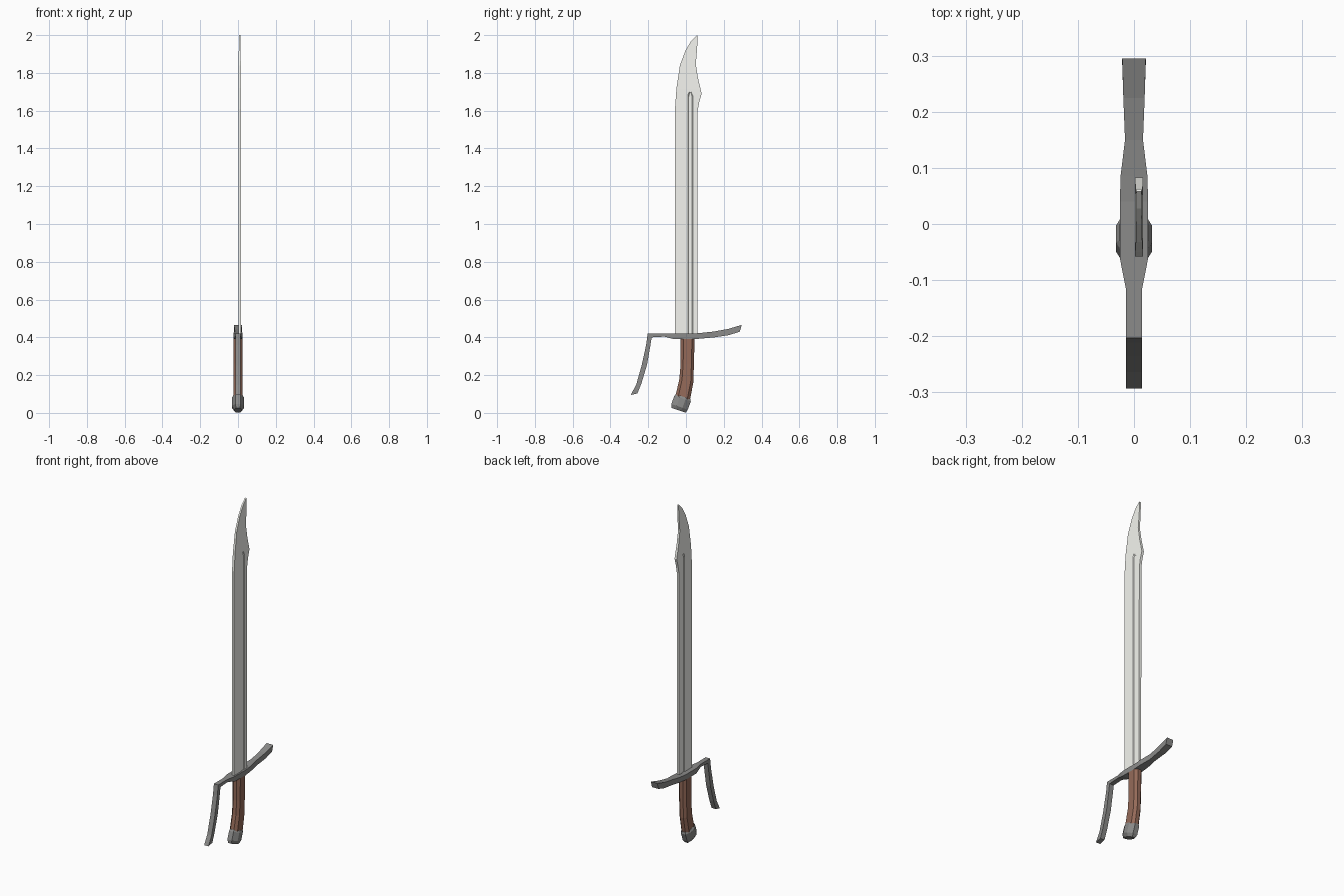
import bpy, bmesh, math

if "Cube" in bpy.data.objects:
    bpy.data.objects.remove(bpy.data.objects["Cube"])


def material(name, color):
    m = bpy.data.materials.new(name)
    m.diffuse_color = color
    m.use_nodes = True
    m.node_tree.nodes["Principled BSDF"].inputs["Base Color"].default_value = m.diffuse_color
    return m


STEEL = material("bright_steel", (0.91, 0.915, 0.87, 1))
IRON = material("dark_iron", (0.26, 0.26, 0.255, 1))
LEATHER = material("leather", (0.30, 0.145, 0.10, 1))


def loft(name, rings, mat):
    """Skin a list of equal-length vertex rings and cap both ends."""
    bm = bmesh.new()
    vs = [[bm.verts.new(p) for p in r] for r in rings]
    n = len(rings[0])
    for a, b in zip(vs, vs[1:]):
        for i in range(n):
            bm.faces.new((a[i], a[(i + 1) % n], b[(i + 1) % n], b[i]))
    bm.faces.new(vs[0])
    bm.faces.new(vs[-1])
    bmesh.ops.recalc_face_normals(bm, faces=bm.faces)
    me = bpy.data.meshes.new(name)
    bm.to_mesh(me)
    bm.free()
    me.materials.append(mat)
    ob = bpy.data.objects.new(name, me)
    bpy.context.collection.objects.link(ob)
    return ob


def octagon(y, z, hy, hx, tilt, k):
    """Chamfered rectangle, tilted about x; k is the flat share of the sides."""
    c, s = math.cos(math.radians(tilt)), math.sin(math.radians(tilt))
    f = 0.45
    pts = [(f, 1), (1, k), (1, -k), (f, -1), (-f, -1), (-1, -k), (-1, k), (-f, 1)]
    return [(u * hx, y + v * hy * c, z - v * hy * s) for u, v in pts]


# Blade: flat profile with a clipped point
X0, X1 = 0.002, 0.016
XM = (X0 + X1) / 2
profile = [
    (-0.058, 0.41), (-0.058, 1.61), (-0.05, 1.72), (-0.032, 1.84), (-0.002, 1.92),
    (0.028, 1.97), (0.058, 2.0), (0.062, 1.995), (0.059, 1.93), (0.052, 1.845),
    (0.064, 1.77), (0.083, 1.69), (0.070, 1.645), (0.062, 1.60), (0.061, 0.41)]
blade = loft("blade", [[(x, y, z) for y, z in profile] for x in (X0, X1)], STEEL)

# Thin the blade toward the tip
bm = bmesh.new()
bm.from_mesh(blade.data)
bmesh.ops.bisect_plane(bm, geom=bm.verts[:] + bm.edges[:] + bm.faces[:],
                       plane_co=(0, 0, 1.715), plane_no=(0, 0, 1))
for v in bm.verts:
    t = max(0, (v.co.z - 1.715) / 0.285)
    v.co.x = XM + (v.co.x - XM) * (1 - 0.4 * t)
bm.to_mesh(blade.data)
bm.free()

# Fullers: shallow sloped grooves cut in both faces
def groove(w, top):
    c = 0.023
    return [(c - w, 0.38), (c - w, top - 0.02), (c - w * 0.4, top),
            (c + w * 0.4, top), (c + w, top - 0.02), (c + w, 0.38)]

for side, x, d in (("left", X0, 1), ("right", X1, -1)):
    cutter = loft("fuller_cutter_" + side, [
        [(x + d * dx, y, z) for y, z in groove(w, t)]
        for dx, w, t in ((-0.004, 0.017, 1.706), (0.004, 0.009, 1.694))], STEEL)
    cutter.hide_render = True
    cutter.hide_viewport = True
    mod = blade.modifiers.new("fuller_" + side, "BOOLEAN")
    mod.operation = "DIFFERENCE"
    mod.solver = "EXACT"
    mod.object = cutter

# Guard: crossbar running into the bent knuckle bow
# (outer y, outer z, inner y, inner z, half width)
stations = [
    (0.295, 0.466, 0.285, 0.430, 0.021), (0.225, 0.445, 0.228, 0.412, 0.019),
    (0.150, 0.431, 0.150, 0.400, 0.016), (0.085, 0.424, 0.085, 0.394, 0.024),
    (0.040, 0.420, 0.040, 0.390, 0.025), (-0.062, 0.420, -0.062, 0.390, 0.025),
    (-0.118, 0.420, -0.115, 0.404, 0.014), (-0.203, 0.420, -0.182, 0.400, 0.014),
    (-0.211, 0.360, -0.188, 0.360, 0.014), (-0.235, 0.250, -0.206, 0.256, 0.014),
    (-0.264, 0.148, -0.236, 0.156, 0.014), (-0.293, 0.095, -0.257, 0.103, 0.014)]
loft("guard", [[(-w, oy, oz), (w, oy, oz), (w, iy, iz), (-w, iy, iz)]
               for oy, oz, iy, iz, w in stations], IRON)

# Grip: curved octagonal handle
loft("grip", [octagon(*s, 0.62) for s in (
    (0.009, 0.405, 0.037, 0.025, 0), (0.007, 0.260, 0.035, 0.024, 3),
    (0.002, 0.170, 0.038, 0.024, 12), (-0.017, 0.080, 0.040, 0.025, 19))], LEATHER)

# Pommel: tilted cap with chamfered ends
loft("pommel", [octagon(*s, 0.35) for s in (
    (-0.015, 0.086, 0.041, 0.026, 19), (-0.018, 0.076, 0.046, 0.032, 19),
    (-0.034, 0.032, 0.046, 0.032, 19), (-0.040, 0.014, 0.040, 0.020, 19))], IRON)
